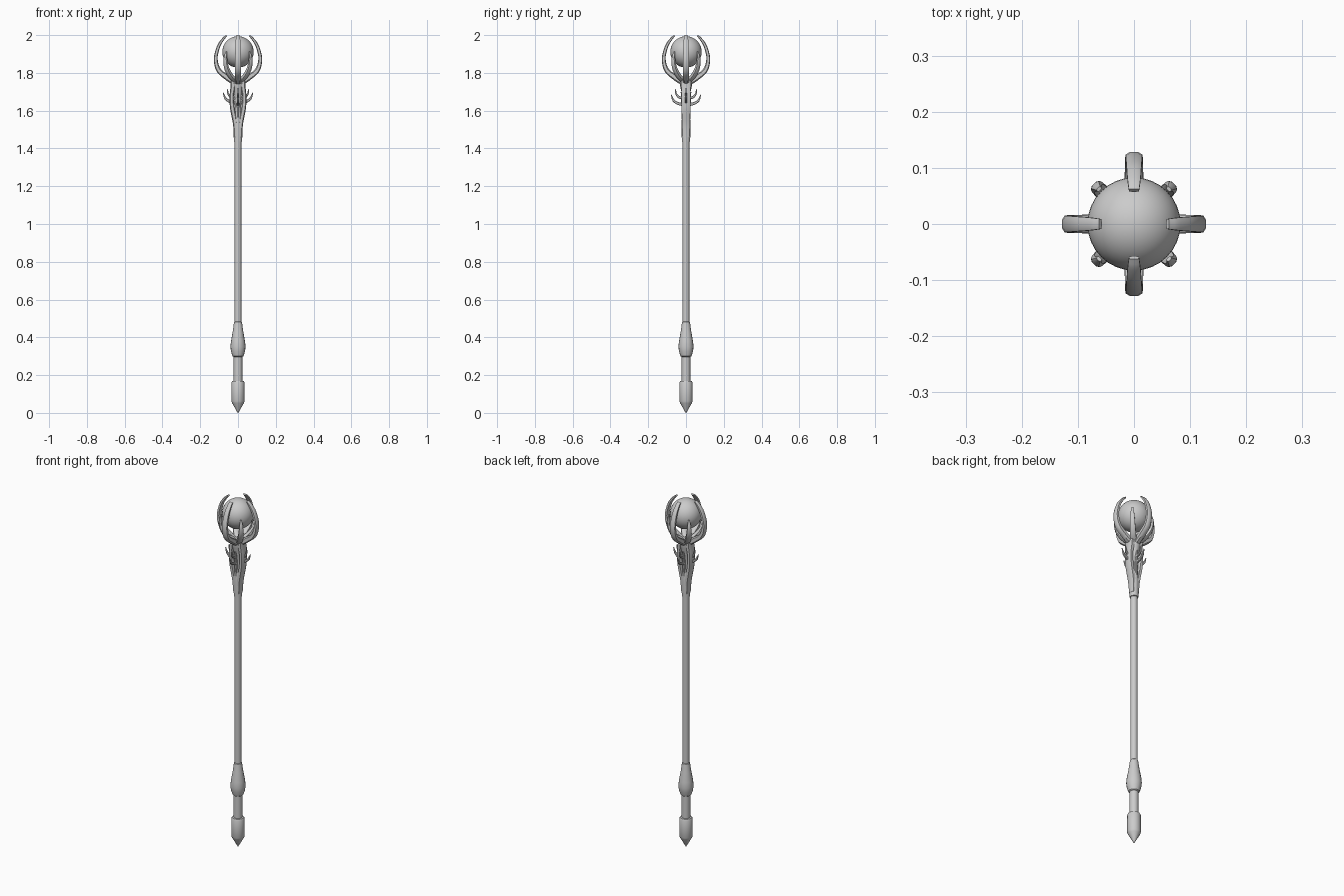
import bpy, bmesh, math
from mathutils import Vector

if "Cube" in bpy.data.objects:
    bpy.data.objects.remove(bpy.data.objects["Cube"])


def finish(name, bm, angle=35):
    bmesh.ops.recalc_face_normals(bm, faces=bm.faces)
    me = bpy.data.meshes.new(name)
    bm.to_mesh(me)
    bm.free()
    ob = bpy.data.objects.new(name, me)
    bpy.context.collection.objects.link(ob)
    bpy.ops.object.select_all(action='DESELECT')
    ob.select_set(True)
    bpy.context.view_layer.objects.active = ob
    bpy.ops.object.shade_smooth_by_angle(angle=math.radians(angle))
    return ob


def skin(bm, rings):
    n = len(rings[0])
    vs = [[bm.verts.new(p) for p in r] for r in rings]
    for a, b in zip(vs, vs[1:]):
        for i in range(n):
            j = (i + 1) % n
            bm.faces.new((a[i], a[j], b[j], b[i]))
    bm.faces.new(vs[0][::-1])
    bm.faces.new(vs[-1])


def lathe(name, profile, n=16):
    bm = bmesh.new()
    skin(bm, [[(r * math.cos(2 * math.pi * i / n), r * math.sin(2 * math.pi * i / n), z)
               for i in range(n)] for r, z in profile])
    return finish(name, bm)


def smooth_path(pts, steps):
    # Catmull-Rom through (radius, height, thickness, width)
    P = [Vector(p) for p in pts]
    P = [2 * P[0] - P[1]] + P + [2 * P[-1] - P[-2]]
    out = []
    for k in range(1, len(P) - 2):
        a, b, c, d = P[k - 1:k + 3]
        for s in range(steps):
            t = s / steps
            out.append(0.5 * (2 * b + (c - a) * t + (2 * a - 5 * b + 4 * c - d) * t * t
                              + (3 * b - a - 3 * c + d) * t ** 3))
    return out + [P[-2]]


# chamfered rectangular cross-section
SECTION = [(1, .5), (.6, 1), (-.6, 1), (-1, .5), (-1, -.5), (-.6, -1), (.6, -1), (1, -.5)]


def prong(name, pts, degrees, steps=4):
    path = smooth_path(pts, steps)
    a = math.radians(degrees)
    out, side = Vector((math.cos(a), math.sin(a), 0)), Vector((-math.sin(a), math.cos(a), 0))
    up = Vector((0, 0, 1))
    rings = []
    for i, p in enumerate(path):
        q, r = path[max(i - 1, 0)], path[min(i + 1, len(path) - 1)]
        d = Vector((r[0] - q[0], r[1] - q[1])).normalized()
        nrm = out * d.y - up * d.x
        c = out * p[0] + up * p[1]
        rings.append([c + nrm * (u * p[2] / 2) + side * (v * p[3] / 2) for u, v in SECTION])
    bm = bmesh.new()
    skin(bm, rings)
    return finish(name, bm)


# Staff body
lathe("ferrule", [(.002, 0), (.031, .052), (.035, .062), (.035, .16), (.031, .168), (.02, .17)])
lathe("lower_grip", [(.023, .16), (.023, .31)])
lathe("pommel_swell", [(.022, .295), (.029, .30), (.037, .325), (.040, .35), (.037, .38),
                       (.028, .43), (.021, .48), (.016, .485)])
lathe("shaft", [(.018, .47), (.018, 1.46)])
lathe("collar", [(.016, 1.435), (.022, 1.437), (.024, 1.52), (.022, 1.56), (.016, 1.62),
                 (.019, 1.68), (.029, 1.72), (.036, 1.755), (.034, 1.768), (.02, 1.77)])

# Two branches forming the split neck
for s in (0, 180):
    prong("neck_branch", [(.011, 1.46, .022, .034), (.015, 1.53, .023, .042),
                          (.029, 1.61, .025, .046), (.034, 1.67, .022, .048),
                          (.028, 1.72, .025, .050), (.024, 1.76, .030, .054)], s)

# Thorns on the neck
for k in range(4):
    low = 1.65 if k % 2 == 0 else 1.64
    prong("long_thorn", [(.012, low - .008, .018, .014), (.042, low - .002, .015, .013),
                         (.066, low + .014, .012, .011), (.079, low + .046, .003, .004)], k * 90, 3)
    prong("short_thorn", [(.012, 1.665, .015, .013), (.036, 1.671, .013, .012),
                          (.051, 1.687, .010, .009), (.057, 1.716, .003, .004)], k * 90, 3)
    if k % 2:
        prong("leaf_sliver", [(.018, 1.54, .008, .004), (.018, 1.62, .014, .016),
                              (.022, 1.70, .012, .006)], k * 90, 3)

# Orb
bm = bmesh.new()
bmesh.ops.create_uvsphere(bm, u_segments=32, v_segments=20, radius=.083)
bmesh.ops.translate(bm, verts=bm.verts, vec=(0, 0, 1.911))
finish("orb", bm)

# Claws around the orb
for k in range(4):
    prong("outer_claw", [(.018, 1.75, .032, .034), (.062, 1.779, .030, .034),
                         (.103, 1.815, .025, .032), (.118, 1.875, .020, .030),
                         (.103, 1.94, .017, .027), (.078, 1.98, .013, .023),
                         (.060, 1.997, .008, .018)], k * 90)
    prong("inner_claw", [(.015, 1.755, .026, .030), (.056, 1.785, .024, .030),
                         (.085, 1.825, .019, .026), (.094, 1.87, .014, .020),
                         (.088, 1.912, .006, .009)], 45 + k * 90)
